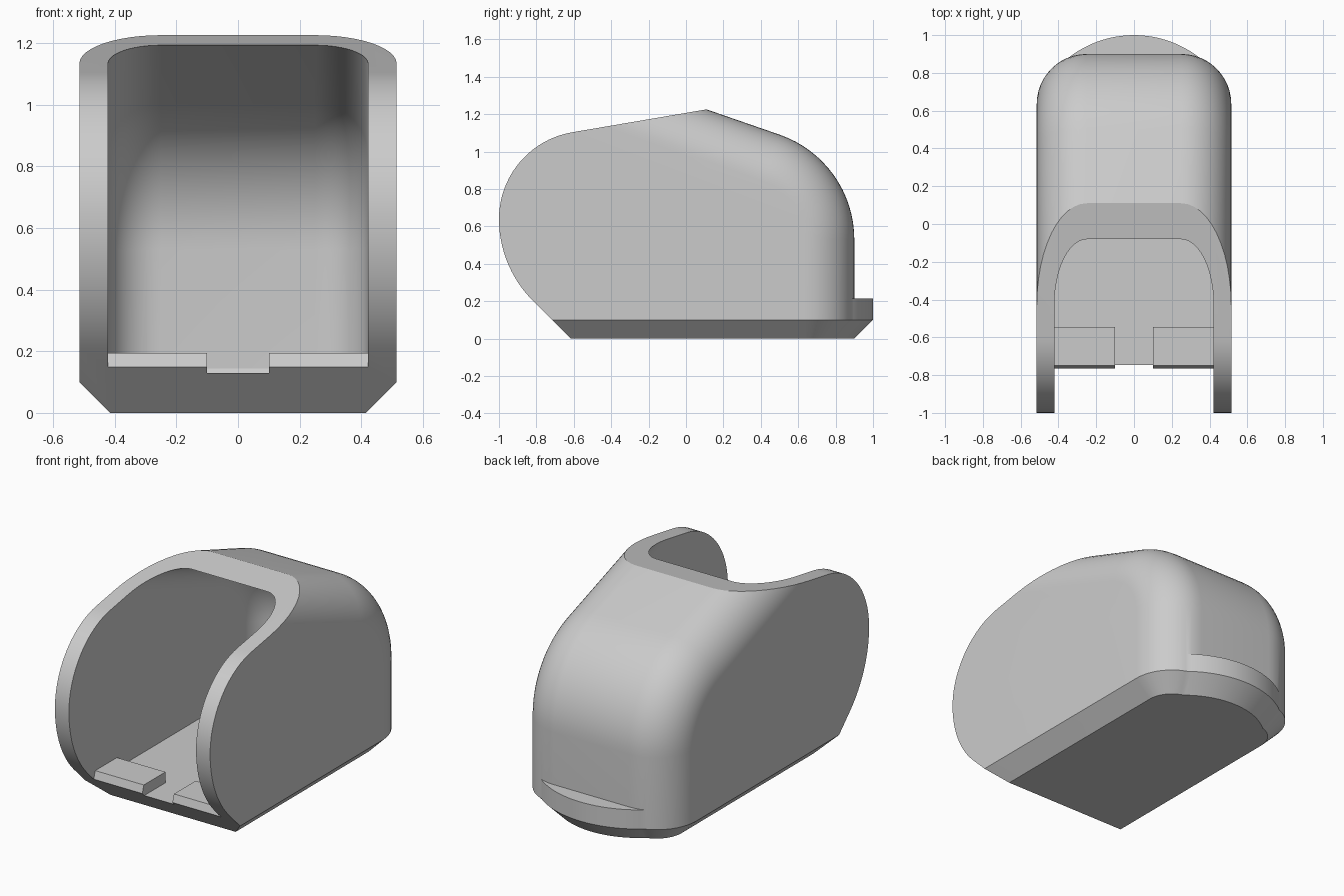
import bpy, bmesh, math
from math import sin, cos, radians

if "Cube" in bpy.data.objects:
    bpy.data.objects.remove(bpy.data.objects["Cube"])

grey = bpy.data.materials.new("plain grey")
grey.diffuse_color = (0.6, 0.6, 0.6, 1)
grey.use_nodes = True
grey.node_tree.nodes["Principled BSDF"].inputs["Base Color"].default_value = grey.diffuse_color


def hull(name, points):
    """Closed convex solid around the given points."""
    bm = bmesh.new()
    for p in points:
        bm.verts.new(p)
    bmesh.ops.remove_doubles(bm, verts=bm.verts[:], dist=1e-5)
    res = bmesh.ops.convex_hull(bm, input=bm.verts[:])
    loose = {e for e in res["geom_interior"] + res["geom_unused"]
             if isinstance(e, bmesh.types.BMVert)}
    bmesh.ops.delete(bm, geom=list(loose), context='VERTS')
    bmesh.ops.dissolve_limit(bm, angle_limit=radians(0.3),
                             verts=bm.verts[:], edges=bm.edges[:])
    bmesh.ops.recalc_face_normals(bm, faces=bm.faces[:])
    me = bpy.data.meshes.new(name)
    bm.to_mesh(me)
    bm.free()
    me.materials.append(grey)
    ob = bpy.data.objects.new(name, me)
    bpy.context.collection.objects.link(ob)
    return ob


def combine(target, tool, operation):
    """Apply a boolean and remove the tool."""
    mod = target.modifiers.new("cut", 'BOOLEAN')
    mod.object, mod.operation, mod.solver = tool, operation, 'EXACT'
    bpy.context.view_layer.objects.active = target
    bpy.ops.object.modifier_apply(modifier=mod.name)
    bpy.data.objects.remove(tool)


# Hood section: sloped roof, rounded shoulder, upright back
HALF, FILLET, BACK = 0.515, 0.265, 0.9
SHOULDER, CENTRE_Z, ROOF = 0.593, 0.53, radians(19.1)
FRONT = -1.3


def hood_points(wall, base_z, chamfer, front):
    pts = []
    cy = BACK - SHOULDER
    r = FILLET - wall
    for i in range(13):
        a = radians(90 * i / 12)
        inset = wall + r * (1 - cos(a))
        x = HALF - FILLET + r * sin(a)
        rad = SHOULDER - inset
        rail = [(cy + rad * cos(t), CENTRE_Z + rad * sin(t))
                for t in [(math.pi / 2 - ROOF) * k / 16 for k in range(17)]]
        y, z = rail[-1]
        rail.append((front, z + (y - front) * math.tan(ROOF)))
        rail += [(BACK - inset, base_z + chamfer), (front, base_z + chamfer)]
        pts += [(s * x, y, z) for y, z in rail for s in (-1, 1)]
        # bevelled foot
        bx = HALF - FILLET + (r - chamfer) * sin(a)
        by = BACK - FILLET + (r - chamfer) * cos(a)
        pts += [(s * bx, y, base_z) for y in (by, front) for s in (-1, 1)]
    return pts


shell = hull("hood_shell", hood_points(0, 0, 0.1, FRONT))
cavity = hull("cavity_cutter", hood_points(0.093, 0.13, 0, FRONT - 0.2))
combine(shell, cavity, 'DIFFERENCE')

# Two raised stops on the floor at the opening
for s in (-1, 1):
    section = [(-0.545, 0.195), (-0.75, 0.195), (-0.774, 0.12), (-0.545, 0.12)]
    stop = hull("floor_stop", [(s * x, y, z) for x in (0.1, 0.45) for y, z in section])
    combine(shell, stop, 'UNION')

# Side outline that trims the opening: sloped rim, round nose, tucked-under chin
outline = [(1.5, 1.225 + 0.171 * 1.39), (1.5, -0.1), (-0.514, -0.1)]
for k in range(15):
    t = radians(47.4 * (1 - k / 14))
    outline.append((-0.382 - 0.618 * cos(t), 0.64 - 0.618 * sin(t)))
for k in range(1, 21):
    t = radians(80.3 * k / 20)
    outline.append((-0.53 - 0.47 * cos(t), 0.64 + 0.47 * sin(t)))
trim = hull("outline_cutter", [(x, y, z) for x in (-0.8, 0.8) for y, z in outline])
combine(shell, trim, 'INTERSECT')

# Curved lip at the foot of the back
pts = []
for k in range(25):
    a = math.asin(0.38 / 0.562) * (k / 12 - 1)
    for rad, z in ((0.562, 0.215), (0.562, 0.1), (0.462, 0)):
        pts.append((rad * sin(a), 0.438 + rad * cos(a), z))
pts += [(s * 0.3, 0.84 if z else 0.74, z) for s in (-1, 1) for z in (0, 0.1, 0.215)]
combine(shell, hull("back_lip", pts), 'UNION')

bpy.ops.object.select_all(action='DESELECT')
shell.select_set(True)
bpy.context.view_layer.objects.active = shell
bpy.ops.object.shade_smooth_by_angle(angle=radians(20))
